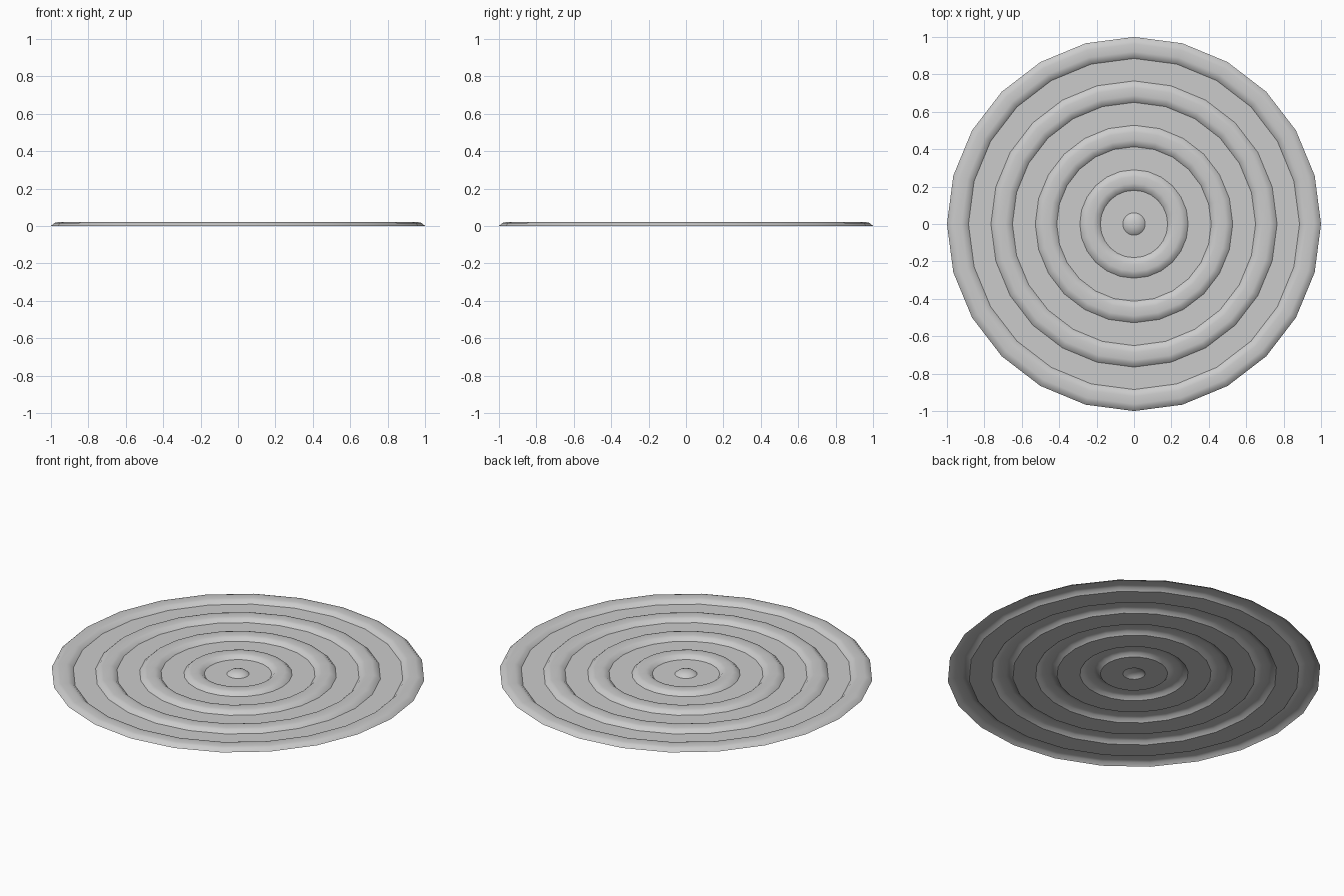
import bpy, bmesh, math

if "Cube" in bpy.data.objects:
    bpy.data.objects.remove(bpy.data.objects["Cube"])

SIDES = 24
H = 0.02

# Half profile of the rippled sheet, from the centre dome to the rim
profile = [(0.02, H * 0.95), (0.045, H * 0.65), (0.06, 0.0)]
for inner, outer in [(0.18, 0.29), (0.413, 0.528), (0.65, 0.765), (0.885, 1.0)]:
    profile += [(inner, 0.0), (inner + 0.017, H * 0.8), (inner + 0.037, H),
                (outer - 0.037, H), (outer - 0.017, H * 0.8), (outer, 0.0)]

# Revolve the profile into one thin sheet
bm = bmesh.new()
rings = []
for r, z in profile:
    rings.append([bm.verts.new((r * math.cos(2 * math.pi * i / SIDES),
                                r * math.sin(2 * math.pi * i / SIDES), z))
                  for i in range(SIDES)])
centre = bm.verts.new((0, 0, H))
for i in range(SIDES):
    j = (i + 1) % SIDES
    bm.faces.new((centre, rings[0][i], rings[0][j]))
    for a, b in zip(rings, rings[1:]):
        bm.faces.new((a[i], b[i], b[j], a[j]))
mesh = bpy.data.meshes.new("rippled_disc")
bm.to_mesh(mesh)
bm.free()
disc = bpy.data.objects.new("rippled_disc", mesh)
bpy.context.collection.objects.link(disc)

# Smooth crests, sharp creases at the foot of each ripple
bpy.context.view_layer.objects.active = disc
disc.select_set(True)
bpy.ops.object.shade_smooth_by_angle(angle=math.radians(35))
